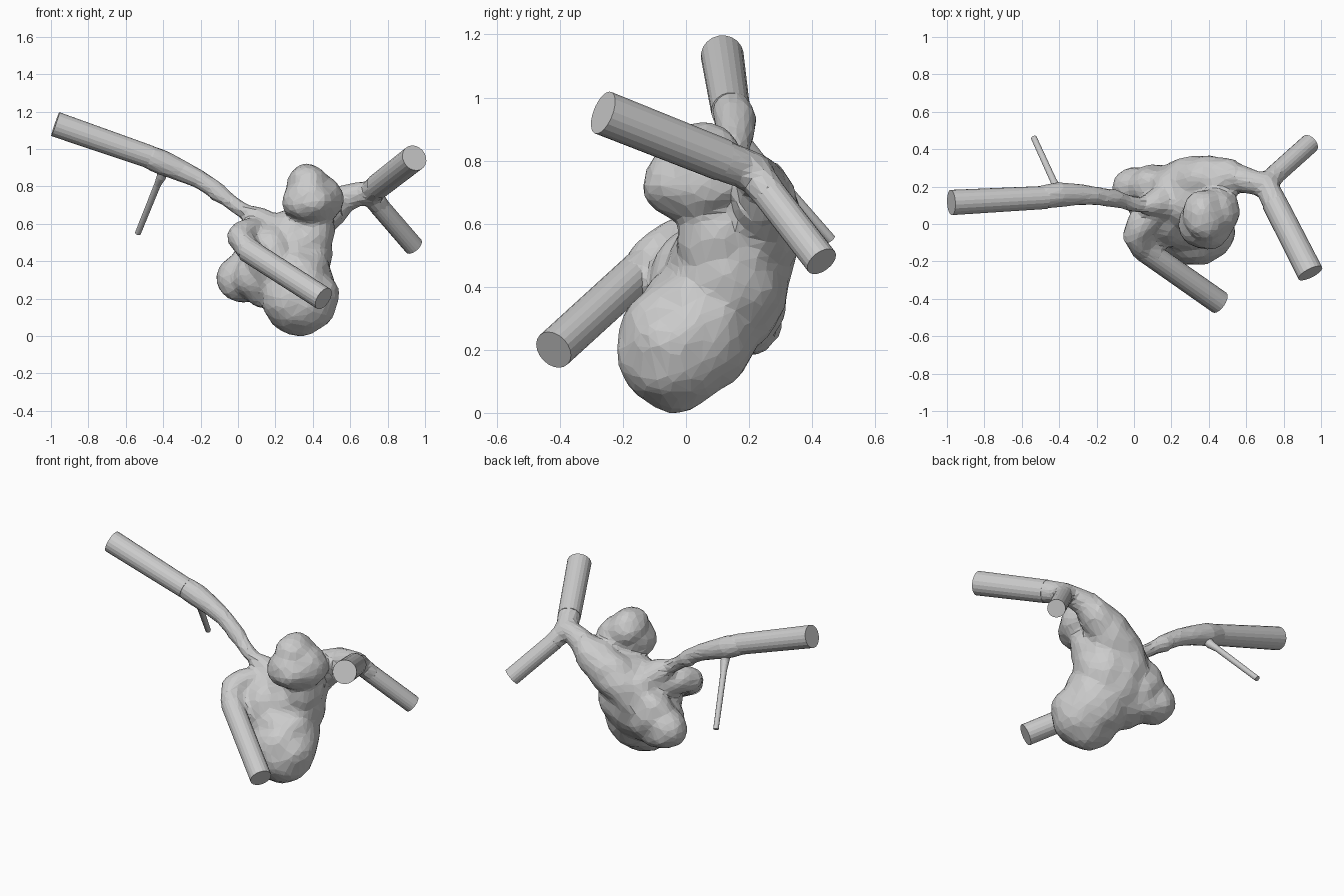
import bpy, bmesh
from mathutils import Vector, Matrix, noise

if "Cube" in bpy.data.objects:
    bpy.data.objects.remove(bpy.data.objects["Cube"])


def loft(bm, pts, radii, sides=20):
    """Closed round tube through points with a radius at each point."""
    pts = [Vector(p) for p in pts]
    rings, side = [], None
    for i, p in enumerate(pts):
        d = (pts[min(i + 1, len(pts) - 1)] - pts[max(i - 1, 0)]).normalized()
        ref = side if side else d.orthogonal()
        side = (ref - d * ref.dot(d)).normalized()
        rings.append([bm.verts.new(p + Matrix.Rotation(6.283185 * k / sides, 3, d) @ side * radii[i])
                      for k in range(sides)])
    for a, b in zip(rings, rings[1:]):
        for k in range(sides):
            n = (k + 1) % sides
            bm.faces.new((a[k], a[n], b[n], b[k]))
    bm.faces.new(rings[0][::-1])
    bm.faces.new(rings[-1])


def blob(bm, center, radii, tilt=0):
    """Ellipsoid, tilted about the x axis."""
    m = Matrix.Translation(center) @ Matrix.Rotation(tilt, 4, 'X') @ Matrix.Diagonal((*radii, 1))
    bmesh.ops.create_icosphere(bm, subdivisions=3, radius=1, matrix=m)


def make(name, bm):
    bmesh.ops.recalc_face_normals(bm, faces=bm.faces[:])
    me = bpy.data.meshes.new(name)
    bm.to_mesh(me)
    bm.free()
    ob = bpy.data.objects.new(name, me)
    bpy.context.collection.objects.link(ob)
    return ob


# straight vessel ends
FORK = (.705, .21, .765)
vessels = {
    "left_vessel": ([(-.977, .115, 1.133), (-.47, .142, .957)], [.068, .062]),
    "left_side_branch": ([(-.535, .46, .55), (-.43, .23, .81), (-.41, .19, .85), (-.40, .16, .9)],
                         [.016, .018, .025, .03]),
    "front_vessel": ([(.457, -.42, .2), (.05, -.135, .46)], [.064, .064]),
    "right_front_branch": ([(.943, -.263, .952), (.75, .115, .802)], [.071, .068]),
    "right_back_branch": ([(.94, .43, .48), (.75, .26, .70)], [.053, .053]),
}
for name, (pts, radii) in vessels.items():
    bm = bmesh.new()
    loft(bm, pts, radii)
    make(name, bm)

# bulging sac with lobes
bm = bmesh.new()
for c, r, t in [
    ((.33, -.035, .205), (.205, .185, .20), 0),        # bottom lobe
    ((.31, .03, .27), (.205, .2, .22), -.4),           # bottom lobe, rising back
    ((.17, .10, .31), (.19, .17, .16), 0),             # bridge to left lobe
    ((.015, .185, .31), (.133, .12, .125), .2),        # left lobe
    ((.06, .18, .27), (.125, .11, .09), 0),            # underside of left lobe
    ((.12, .19, .36), (.16, .125, .17), -.2),          # back wall by the left lobe
    ((.24, .19, .42), (.18, .135, .22), -.1),          # back wall
    ((.17, .02, .42), (.13, .14, .18), -.3),           # front wall behind the front vessel
    ((.29, .13, .44), (.21, .19, .24), -.15),          # middle
    ((.38, .0, .725), (.14, .14, .12), 0),             # upper lobe, front
    ((.43, .06, .73), (.135, .13, .13), 0),            # upper lobe, right
    ((.375, .05, .81), (.11, .135, .108), -.2),        # upper lobe crown
    ((.39, .10, .57), (.125, .125, .17), -.1),         # upper lobe neck
]:
    blob(bm, c, r, t)

# tapering vessel roots that flow into the sac
loft(bm, [(-.56, .137, .988), (-.47, .147, .955), (-.4, .158, .925), (-.3, .158, .882), (-.2, .15, .835),
          (-.05, .125, .725), (.05, .10, .66), (.13, .11, .60), (.2, .13, .5)],
     [.05, .063, .066, .056, .048, .042, .045, .085, .12])
loft(bm, [(.13, -.19, .41), (.05, -.13, .465), (.012, -.065, .525), (.04, .01, .55), (.12, .08, .54), (.2, .1, .48)],
     [.055, .068, .072, .078, .1, .12])
loft(bm, [(.2, .18, .42), (.3, .21, .53), (.40, .245, .62), (.50, .25, .685), (.58, .24, .74), (.65, .22, .76), FORK],
     [.14, .143, .122, .10, .07, .062, .062])
loft(bm, [FORK, (.77, .076, .817)], [.06, .068])
loft(bm, [FORK, (.77, .278, .677)], [.056, .053])
blob(bm, FORK, (.062, .062, .062))
raw = make("raw_sac", bm)

# fuse, soften, then reduce to irregular flat facets
m = raw.modifiers.new("fuse", 'REMESH')
m.mode, m.voxel_size = 'VOXEL', .016
m = raw.modifiers.new("soften", 'SMOOTH')
m.factor, m.iterations = .5, 9
dg = bpy.context.evaluated_depsgraph_get()
mesh = bpy.data.meshes.new_from_object(raw.evaluated_get(dg))
for v in mesh.vertices:
    sac_part = -.15 < v.co.x < .55 and v.co.z < .93
    v.co += v.normal * (.003 + .012 * noise.noise(v.co * 10) * sac_part)
lowest = min(v.co.z for v in mesh.vertices)
for v in mesh.vertices:
    v.co.z -= lowest * max(0, 1 - v.co.z / .3)         # rest the sac on the ground
sac = bpy.data.objects.new("sac_and_vessel_roots", mesh)
bpy.context.collection.objects.link(sac)
bpy.data.objects.remove(raw)
m = sac.modifiers.new("facets", 'DECIMATE')
m.ratio = .11
m.use_collapse_triangulate = True
mesh.shade_flat()
